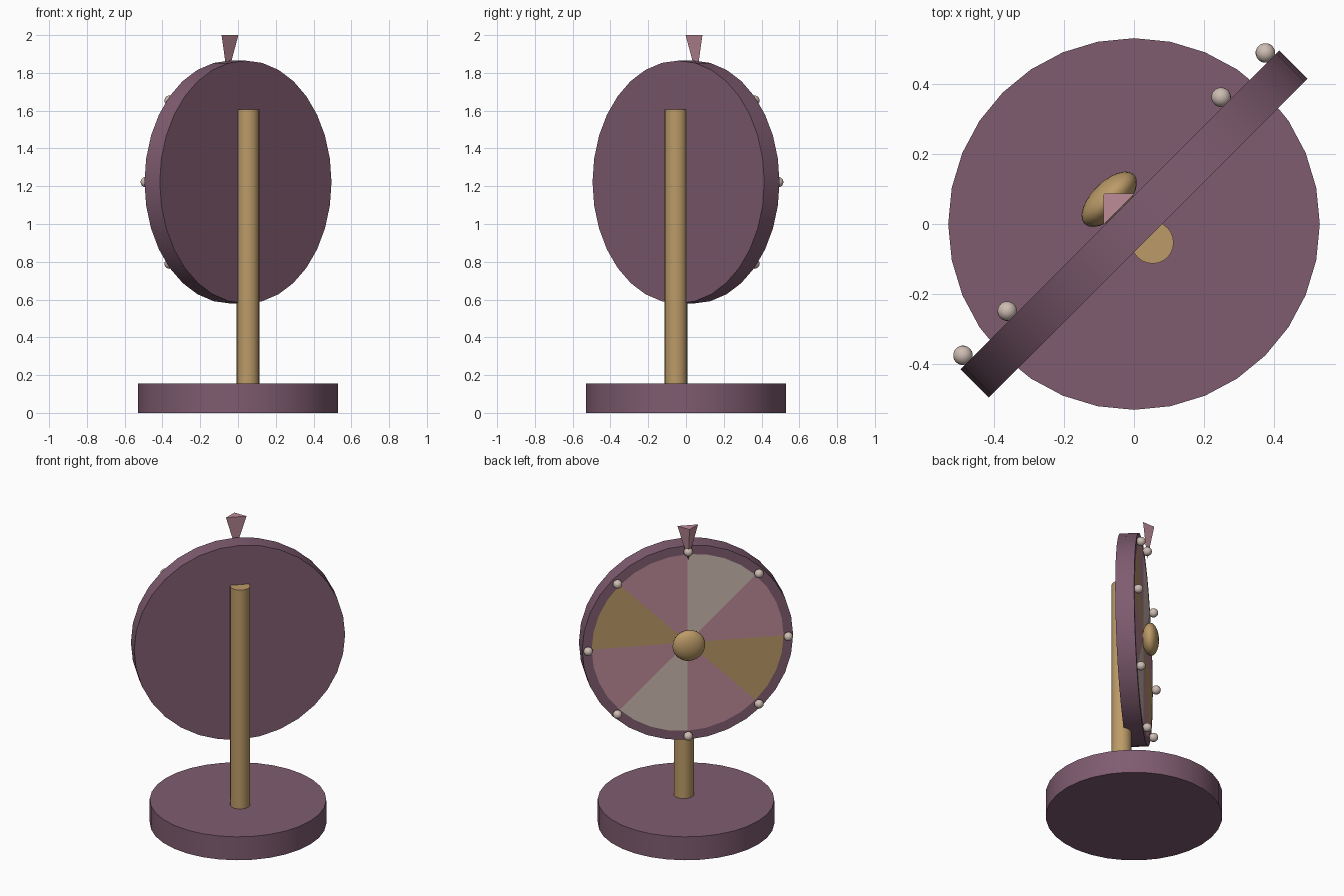
import bpy, bmesh, math
from mathutils import Matrix, Vector

if "Cube" in bpy.data.objects:
    bpy.data.objects.remove(bpy.data.objects["Cube"])


def srgb(r, g, b):
    return [((c / 255 + 0.055) / 1.055) ** 2.4 for c in (r, g, b)] + [1.0]


def material(name, colour):
    m = bpy.data.materials.new(name)
    m.use_nodes = True
    m.diffuse_color = colour
    m.node_tree.nodes["Principled BSDF"].inputs["Base Color"].default_value = colour
    return m


plum = material("plum", srgb(127, 92, 112))
gold = material("gold", srgb(188, 155, 104))
pink = material("dusty pink", srgb(190, 140, 153))
cream = material("cream", srgb(205, 188, 178))

# Wheel frame: local x is across the wheel, y is up, z is out of its painted face
CENTRE = Vector((0, 0, 1.222))
out = Vector((-1, 1, 0)).normalized()
up = Vector((0, 0, 1))
across = up.cross(out)
FRAME = Matrix.Translation(CENTRE) @ Matrix((across, up, out)).transposed().to_4x4()


def finish(name, bm, mats, matrix, smooth=False):
    mesh = bpy.data.meshes.new(name)
    bm.to_mesh(mesh)
    bm.free()
    mesh.transform(matrix)
    for m in mats:
        mesh.materials.append(m)
    ob = bpy.data.objects.new(name, mesh)
    bpy.context.collection.objects.link(ob)
    if smooth:
        bpy.ops.object.select_all(action="DESELECT")
        ob.select_set(True)
        bpy.context.view_layer.objects.active = ob
        bpy.ops.object.shade_smooth_by_angle(angle=math.radians(40))
    return ob


def cylinder(sides, radius, depth):
    bm = bmesh.new()
    bmesh.ops.create_cone(bm, cap_ends=True, segments=sides,
                          radius1=radius, radius2=radius, depth=depth)
    return bm


def ball(name, mat, radius, place, squash=1.0, u=16, v=10):
    bm = bmesh.new()
    bmesh.ops.create_uvsphere(bm, u_segments=u, v_segments=v, radius=radius)
    finish(name, bm, [mat], FRAME @ Matrix.Translation(place)
           @ Matrix.Diagonal((1, 1, squash, 1)), True)


# Base and post
finish("base", cylinder(32, 0.53, 0.155), [plum], Matrix.Translation((0, 0, 0.0775)), True)
finish("post", cylinder(24, 0.06, 1.46), [gold], Matrix.Translation((0.053, -0.053, 0.875)), True)

# Wheel with eight painted wedges set into its face
RADIUS, WEDGE_RADIUS, THICK = 0.643, 0.585, 0.114
bm = cylinder(32, RADIUS, THICK)
face = max(bm.faces, key=lambda f: f.calc_center_median().z)
bmesh.ops.inset_region(bm, faces=[face], thickness=RADIUS - WEDGE_RADIUS)
wedges = bmesh.ops.poke(bm, faces=[face])["faces"]
pattern = [1, 2, 1, 3]
for f in wedges:
    c = f.calc_center_median()
    f.material_index = pattern[int((math.atan2(c.y, c.x) % math.tau) / (math.pi / 4)) % 4]
finish("wheel", bm, [plum, pink, cream, gold], FRAME, True)

# Hub and the pegs between the wedges
ball("hub", gold, 0.1, (0, 0, 0.1), 0.5, 24, 12)
for i in range(8):
    a = i * math.pi / 4
    ball(f"peg_{i + 1}", cream, 0.028, (0.61 * math.cos(a), 0.61 * math.sin(a), 0.08))

# Three-sided pointer with its tip down at the top peg
bm = bmesh.new()
top = [bm.verts.new(p) for p in ((-0.063, 0.778, 0.06), (0.063, 0.778, 0.06), (0, 0.778, 0.122))]
tip = bm.verts.new((0, 0.56, 0.08))
bm.faces.new(top)
for i in range(3):
    bm.faces.new((top[i], top[(i + 1) % 3], tip))
bmesh.ops.recalc_face_normals(bm, faces=bm.faces)
finish("pointer", bm, [pink], FRAME)
